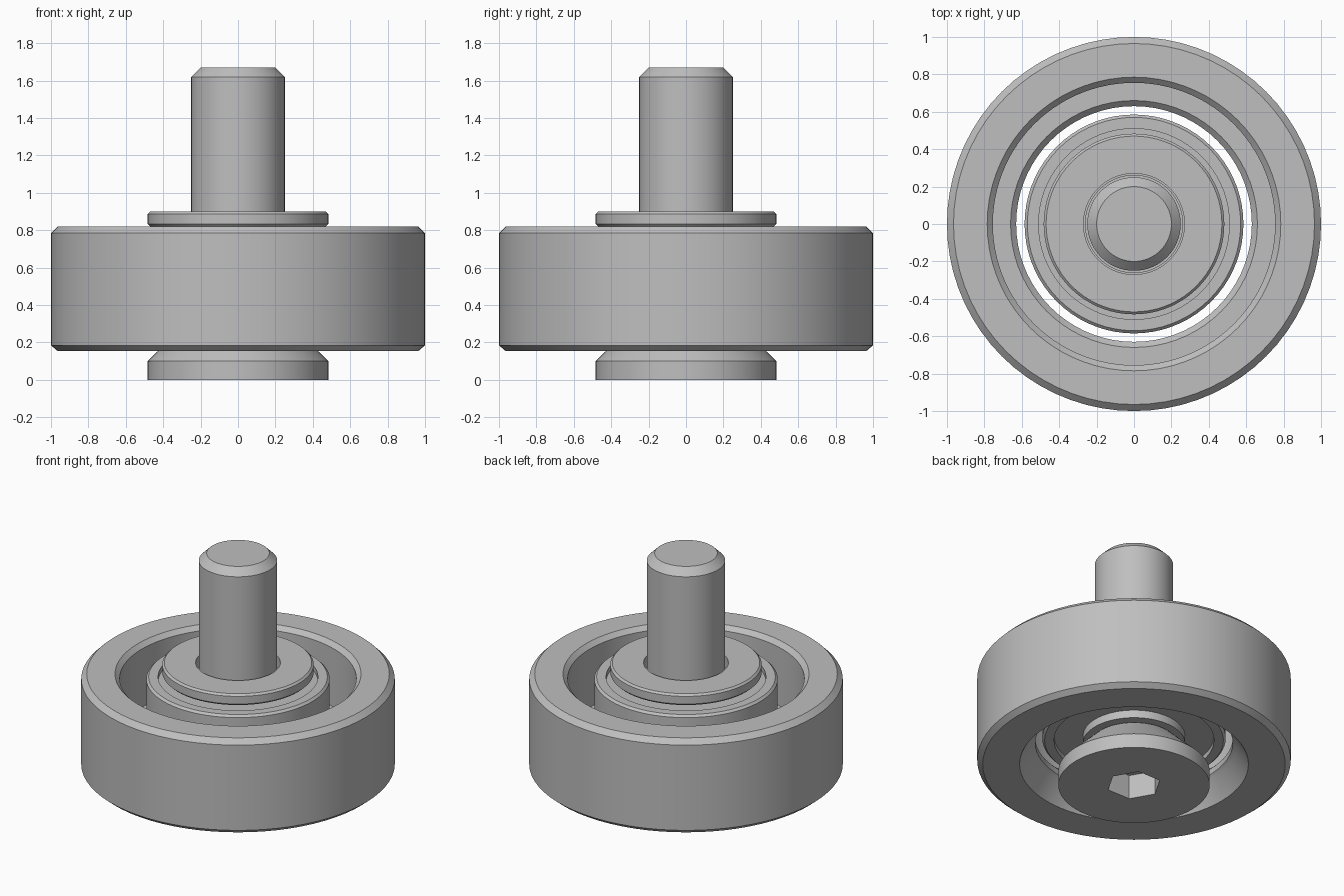
import bpy, bmesh, math

cube = bpy.data.objects.get("Cube")
if cube:
    bpy.data.objects.remove(cube, do_unlink=True)

SIDES = 72

steel = bpy.data.materials.new("grey steel")
steel.use_nodes = True
GREY = (0.52, 0.52, 0.52, 1)
steel.diffuse_color = GREY
steel.node_tree.nodes["Principled BSDF"].inputs["Base Color"].default_value = GREY


def lathe(name, profile, sides=SIDES, closed=True):
    """Revolve (radius, height) points around z; open profiles start and end on the axis."""
    bm = bmesh.new()
    verts = [bm.verts.new((r, 0, z)) for r, z in profile]
    pairs = list(zip(verts, verts[1:]))
    if closed:
        pairs.append((verts[-1], verts[0]))
    edges = [bm.edges.new(p) for p in pairs]
    bmesh.ops.spin(bm, geom=verts + edges, cent=(0, 0, 0), axis=(0, 0, 1),
                   angle=math.tau, steps=sides, use_duplicate=False)
    bmesh.ops.remove_doubles(bm, verts=bm.verts, dist=0.0001)
    bmesh.ops.recalc_face_normals(bm, faces=bm.faces)
    mesh = bpy.data.meshes.new(name)
    bm.to_mesh(mesh)
    bm.free()
    obj = bpy.data.objects.new(name, mesh)
    bpy.context.collection.objects.link(obj)
    mesh.materials.append(steel)
    return obj


def smooth(obj):
    bpy.ops.object.select_all(action="DESELECT")
    obj.select_set(True)
    bpy.context.view_layer.objects.active = obj
    bpy.ops.object.shade_smooth_by_angle(angle=math.radians(25))


# Outer wheel: wide bore above, narrow ledge and flared mouth below
wheel = lathe("wheel", [
    (0.965, 0.155), (1.0, 0.185), (1.0, 0.785), (0.965, 0.82),
    (0.785, 0.82), (0.755, 0.79), (0.755, 0.38), (0.66, 0.38),
    (0.63, 0.35), (0.63, 0.31), (0.65, 0.29), (0.73, 0.155)])

# Inner ring: raised rim, shallow recess and central boss, same on both ends
MID, RIM, FLOOR, BOSS = 0.565, 0.235, 0.20, 0.255
half = [(0.585, RIM - 0.015), (0.57, RIM), (0.51, RIM), (0.51, FLOOR),
        (0.325, FLOOR), (0.325, BOSS), (0.26, BOSS)]
inner_ring = lathe("inner_ring", [(r, MID + h) for r, h in half]
                   + [(r, MID - h) for r, h in reversed(half)])

# Washer
washer = lathe("washer", [
    (0.27, 0.82), (0.47, 0.82), (0.483, 0.833), (0.483, 0.887),
    (0.47, 0.90), (0.27, 0.90)])

# Countersunk bolt with a chamfered tip
bolt = lathe("bolt", [
    (0, 0), (0.483, 0), (0.483, 0.10), (0.28, 0.30), (0.25, 0.30),
    (0.25, 1.62), (0.20, 1.67), (0, 1.67)], closed=False)

# Hexagonal socket in the bolt head
cutter = lathe("socket_cutter", [(0, -0.1), (0.175, -0.1), (0.175, 0.17), (0, 0.17)],
               sides=6, closed=False)
cutter.hide_render = True
cut = bolt.modifiers.new("socket", "BOOLEAN")
cut.operation = "DIFFERENCE"
cut.solver = "EXACT"
cut.object = cutter
bpy.context.view_layer.objects.active = bolt
bpy.ops.object.modifier_apply(modifier=cut.name)
bpy.data.objects.remove(cutter, do_unlink=True)

for part in (wheel, inner_ring, washer, bolt):
    smooth(part)
